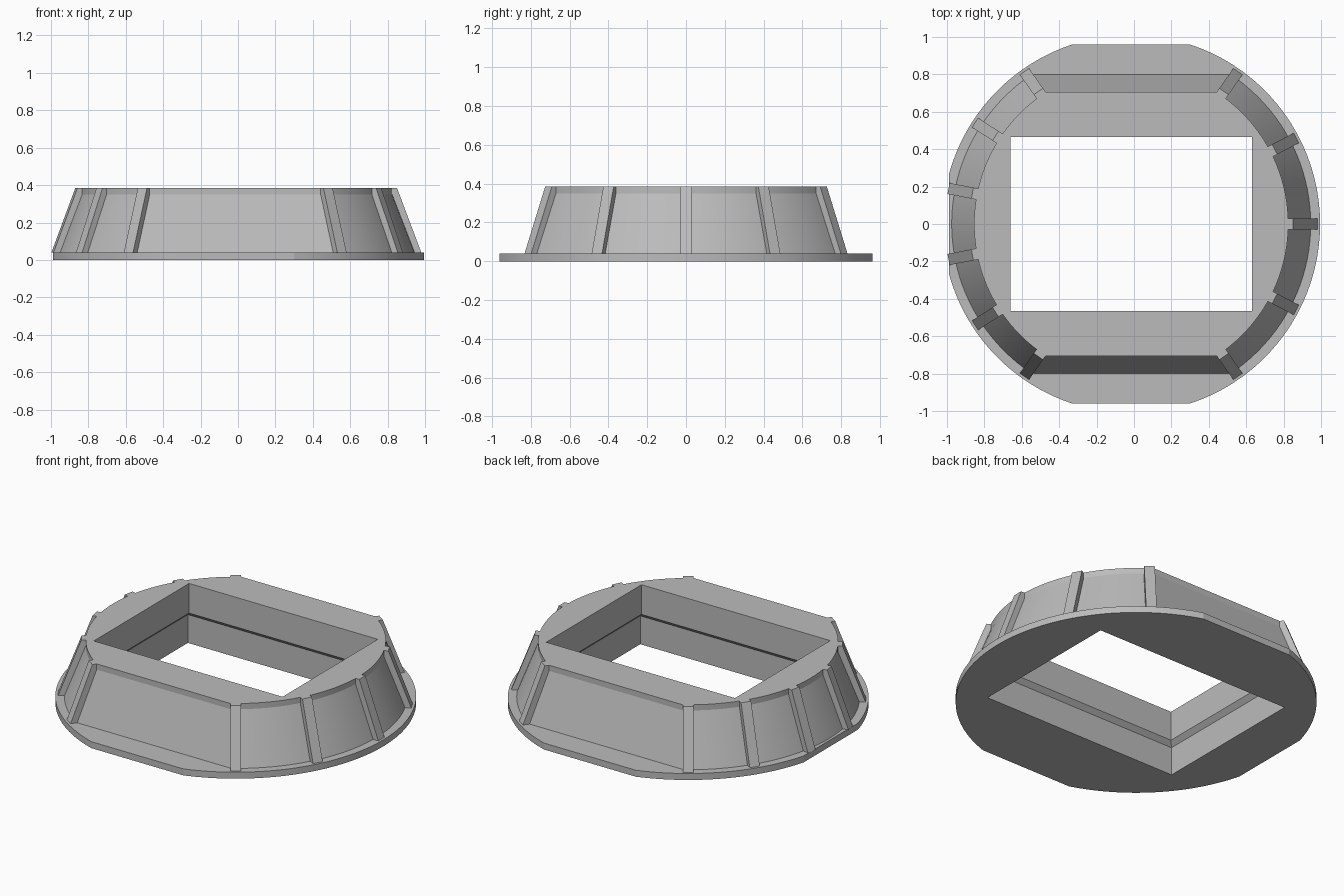
import bpy, bmesh
from math import radians, degrees, sin, cos, asin, acos
from mathutils import Matrix

if "Cube" in bpy.data.objects:
    bpy.data.objects.remove(bpy.data.objects["Cube"])

CX = -0.015              # centre of the round outline
BASE, TOP = 0.04, 0.385  # flange top and body top

grey = bpy.data.materials.new("plain grey")
grey.use_nodes = True
grey.diffuse_color = (0.5, 0.5, 0.5, 1)
grey.node_tree.nodes["Principled BSDF"].inputs["Base Color"].default_value = (0.5, 0.5, 0.5, 1)


def loft(name, rings):
    """Closed solid through rings of equal point count, bottom to top."""
    bm = bmesh.new()
    loops = [[bm.verts.new(p) for p in ring] for ring in rings]
    n = len(loops[0])
    for low, high in zip(loops, loops[1:]):
        for i in range(n):
            j = (i + 1) % n
            bm.faces.new((low[i], low[j], high[j], high[i]))
    bm.faces.new(loops[0][::-1])
    bm.faces.new(loops[-1])
    bmesh.ops.recalc_face_normals(bm, faces=bm.faces)
    mesh = bpy.data.meshes.new(name)
    bm.to_mesh(mesh)
    bm.free()
    obj = bpy.data.objects.new(name, mesh)
    bpy.context.collection.objects.link(obj)
    mesh.materials.append(grey)
    return obj


def outline(radius, flat_y, z, flat_left=None, steps=40):
    """Circle cut flat at front and back, and optionally on the left side of the page."""
    a = degrees(asin(flat_y / radius))
    arcs = [(-a, a)]
    if flat_left:
        b = degrees(acos(flat_left / radius))
        arcs += [(180 - a, 180 - b), (180 + b, 180 + a)]
    else:
        arcs += [(180 - a, 180 + a)]
    pts = []
    for start, end in arcs:
        for i in range(steps + 1):
            t = radians(start + (end - start) * i / steps)
            pts.append((CX + radius * cos(t), radius * sin(t), z))
    return pts


def rectangle(grow, z):
    x, y = 0.645 + grow, 0.465 + grow
    return [(CX + sx * x, sy * y, z) for sx, sy in ((-1, -1), (1, -1), (1, 1), (-1, 1))]


def activate(obj):
    bpy.ops.object.select_all(action='DESELECT')
    obj.select_set(True)
    bpy.context.view_layer.objects.active = obj


# Base flange and tapered body with a short upright rim
flange = loft("base_flange", [outline(1.01, 0.96, z, 0.975) for z in (0, BASE)])
body = loft("tapered_body", [outline(0.96, 0.80, BASE),
                             outline(0.84, 0.705, 0.35),
                             outline(0.84, 0.705, TOP)])

# Rectangular opening, wider below a small sloped step
opening = loft("opening_cutter", [rectangle(0.027, -0.1), rectangle(0.027, 0.175),
                                  rectangle(0, 0.202), rectangle(0, 0.5)])
opening.hide_render = True
for part in (flange, body):
    activate(part)
    cut = part.modifiers.new("opening", 'BOOLEAN')
    cut.operation = 'DIFFERENCE'
    cut.solver = 'EXACT'
    cut.object = opening
    bpy.ops.object.modifier_apply(modifier=cut.name)
    bpy.ops.object.shade_smooth_by_angle(angle=radians(15))
bpy.data.objects.remove(opening)

# Slanted ribs around both round sides
angles = [0]
for a in (27.5, 55, 125, 147, 169):
    angles += [a, -a]
for number, angle in enumerate(angles, 1):
    turn = Matrix.Translation((CX, 0, 0)) @ Matrix.Rotation(radians(angle), 4, 'Z')
    rings = []
    for outer, z in ((0.995, BASE), (0.865, TOP)):
        rings.append([(outer - 0.05, -0.03, z), (outer, -0.03, z),
                      (outer, 0.03, z), (outer - 0.05, 0.03, z)])
    rib = loft(f"rib_{number}", rings)
    rib.data.transform(turn)
